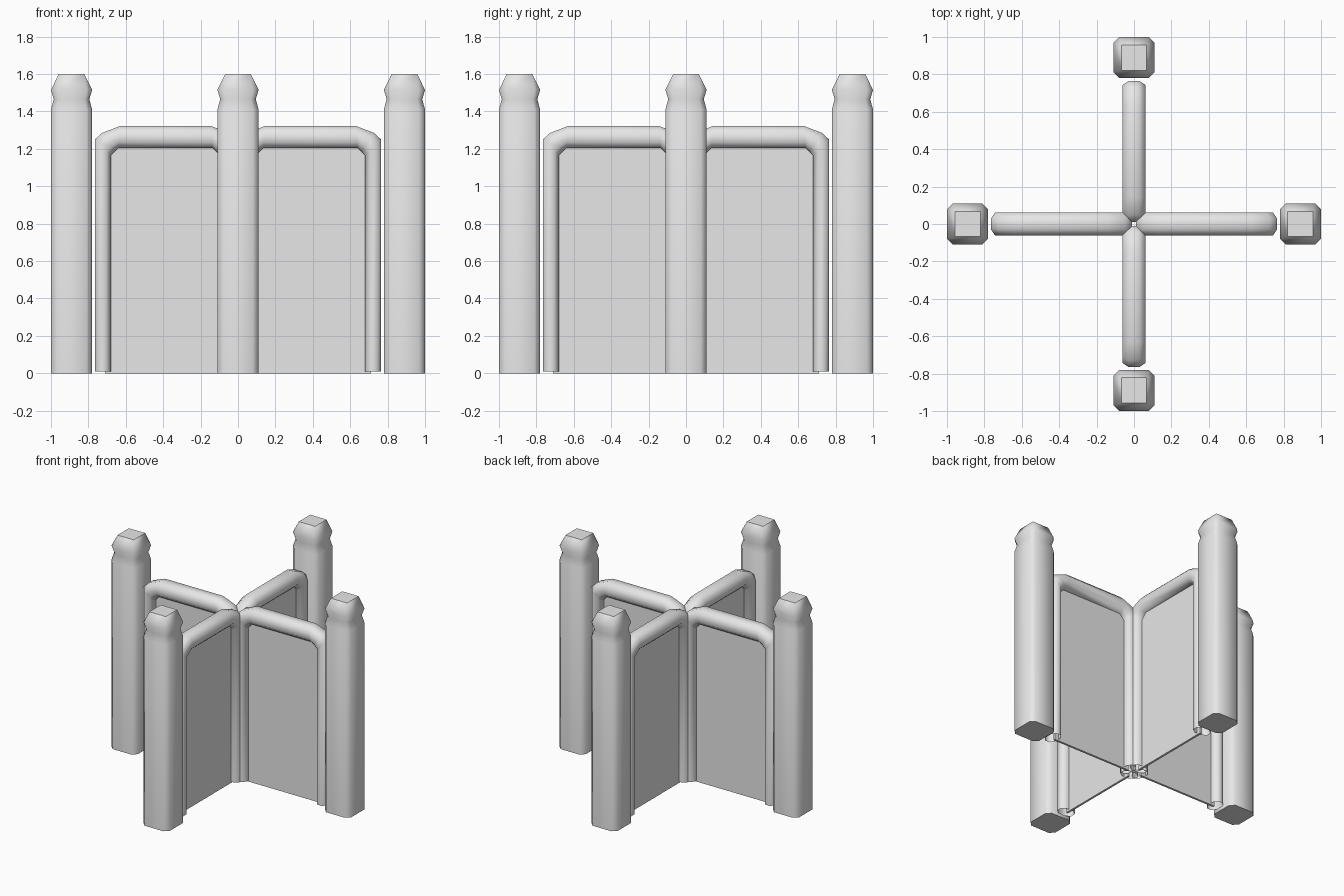
import bpy, bmesh, math
from mathutils import Vector, Matrix

if "Cube" in bpy.data.objects:
    bpy.data.objects.remove(bpy.data.objects["Cube"])

grey = bpy.data.materials.new("plain grey")
grey.diffuse_color = (0.8, 0.8, 0.8, 1)
grey.use_nodes = True
grey.node_tree.nodes["Principled BSDF"].inputs["Base Color"].default_value = grey.diffuse_color


def octagon(a, c):
    """Chamfered square of half width a, flats reaching to c."""
    return [(a, -c), (a, c), (c, a), (-c, a), (-a, c), (-a, -c), (-c, -a), (c, -a)]


def loft(name, rings, caps, turn, smooth=True):
    """Skin a list of point rings, then turn the part about the z axis."""
    bm = bmesh.new()
    rows = [[bm.verts.new(p) for p in ring] for ring in rings]
    n = len(rows[0])
    for lo, hi in zip(rows, rows[1:]):
        for i in range(n):
            j = (i + 1) % n
            bm.faces.new((lo[i], lo[j], hi[j], hi[i]))
    if caps:
        bm.faces.new(rows[0][::-1])
        bm.faces.new(rows[-1])
    bmesh.ops.remove_doubles(bm, verts=bm.verts, dist=1e-5)
    bmesh.ops.recalc_face_normals(bm, faces=bm.faces)
    bmesh.ops.rotate(bm, verts=bm.verts, cent=(0, 0, 0),
                     matrix=Matrix.Rotation(turn, 3, 'Z'))
    mesh = bpy.data.meshes.new(name)
    bm.to_mesh(mesh)
    bm.free()
    mesh.materials.append(grey)
    ob = bpy.data.objects.new(name, mesh)
    bpy.context.collection.objects.link(ob)
    if smooth:
        bpy.ops.object.select_all(action='DESELECT')
        ob.select_set(True)
        bpy.context.view_layer.objects.active = ob
        bpy.ops.object.shade_smooth_by_angle(angle=math.radians(60))
    return ob


# Post levels: height, half width, half length of the flat side
POST = [(0, .11, .078), (1.41, .11, .078), (1.465, .095, .068),
        (1.515, .11, .078), (1.6, .068, .068)]
post_rings = [[(.89 + x, y, z) for x, y in octagon(a, c)] for z, a, c in POST]

# Tube frame: outer and inner points (x, z) up the outer leg, mirrored to the inner leg
MID = .3875
BEND = [((.765, .01), (.68, .01)), ((.765, 1.25), (.68, 1.165)),
        ((.727, 1.285), (.66, 1.185)), ((.63, 1.322), (.64, 1.205))]
flip = lambda p: (2 * MID - p[0], p[1])
sections = BEND + [(flip(o), flip(i)) for o, i in reversed(BEND)]


def tube_ring(outer, inner):
    o, i = Vector((outer[0], 0, outer[1])), Vector((inner[0], 0, inner[1]))
    return [(o + i) / 2 + (o - i) / 2 * u + Vector((0, .062 * v, 0))
            for u, v in octagon(1, .47)]


tube_rings = [tube_ring(o, i) for o, i in sections]

# Thin panel filling each frame
panel_rings = [[(.055, -.008, z), (.712, -.008, z), (.712, .008, z), (.055, .008, z)]
               for z in (0, 1.24)]

# Four identical wings around the centre
for k, side in enumerate(("right", "back", "left", "front")):
    turn = k * math.pi / 2
    loft(side + "_post", post_rings, True, turn)
    loft(side + "_tube_frame", tube_rings, False, turn)
    loft(side + "_panel", panel_rings, True, turn, smooth=False)
